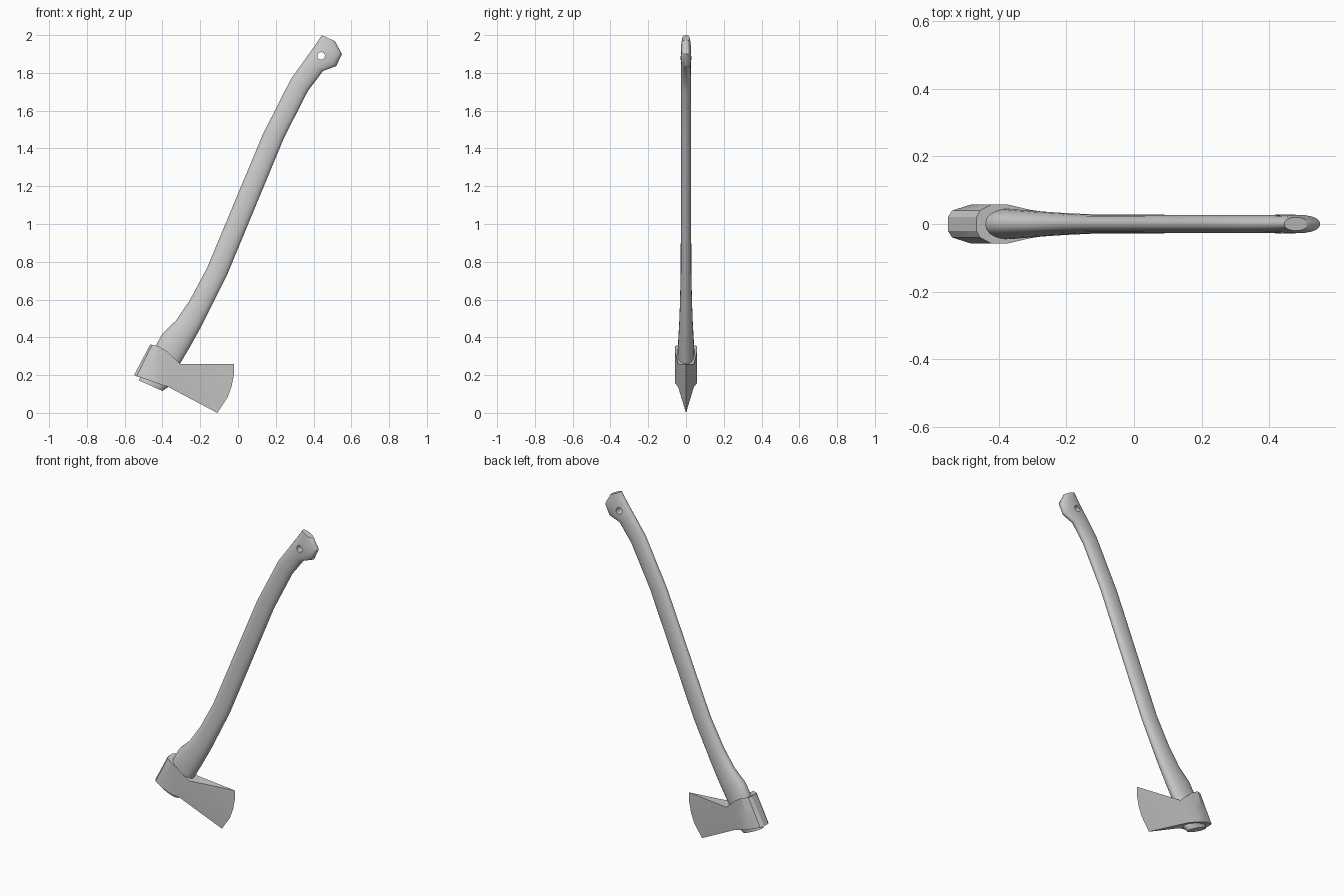
import bpy, bmesh, math
from mathutils import Vector

if "Cube" in bpy.data.objects:
    bpy.data.objects.remove(bpy.data.objects["Cube"])


def make_object(name, rings, angle):
    """Bridge closed rings of points and cap both ends."""
    bm = bmesh.new()
    loops = [[bm.verts.new(p) for p in ring] for ring in rings]
    n = len(loops[0])
    for a, b in zip(loops, loops[1:]):
        for i in range(n):
            j = (i + 1) % n
            bm.faces.new((a[i], a[j], b[j], b[i]))
    bm.faces.new(loops[0])
    bm.faces.new(loops[-1])
    bmesh.ops.remove_doubles(bm, verts=bm.verts, dist=1e-5)
    bmesh.ops.recalc_face_normals(bm, faces=bm.faces)
    mesh = bpy.data.meshes.new(name)
    bm.to_mesh(mesh)
    bm.free()
    obj = bpy.data.objects.new(name, mesh)
    bpy.context.collection.objects.link(obj)
    bpy.ops.object.select_all(action='DESELECT')
    obj.select_set(True)
    bpy.context.view_layer.objects.active = obj
    if angle:
        bpy.ops.object.shade_smooth_by_angle(angle=math.radians(angle))
    return obj


# Handle: back x, z, front x, z, half thickness at each section
sections = [
    (-.525, .172, -.40, .116, .034), (-.50, .225, -.372, .135, .040),
    (-.43, .365, -.307, .26, .045), (-.40, .42, -.248, .36, .041),
    (-.33, .487, -.19, .466, .036), (-.254, .598, -.14, .566, .032),
    (-.164, .767, -.058, .73, .028), (.132, 1.476, .243, 1.455, .027),
    (.28, 1.767, .37, 1.704, .027), (.345, 1.858, .45, 1.81, .027),
    (.39, 1.92, .52, 1.836, .028), (.425, 1.97, .55, 1.90, .027),
    (.444, 2.0, .513, 1.968, .020),
]
rings = []
for x0, z0, x1, z1, w in sections:
    a, b = Vector((x0, 0, z0)), Vector((x1, 0, z1))
    mid, half = (a + b) / 2, (b - a) / 2
    ring = []
    for i in range(20):
        t = math.tau * i / 20
        c, s = math.cos(t), math.sin(t)
        y = math.copysign(abs(s) ** 0.85, s) * w
        ring.append(mid + half * c + Vector((0, y, 0)))
    rings.append(ring)
handle = make_object("handle", rings, 40)

# Lanyard hole through the knob
bpy.ops.mesh.primitive_cylinder_add(vertices=16, radius=.02, depth=.3,
                                    location=(.44, 0, 1.89),
                                    rotation=(math.pi / 2, 0, 0))
cutter = bpy.context.object
bpy.context.view_layer.objects.active = handle
mod = handle.modifiers.new("hole", 'BOOLEAN')
mod.object = cutter
mod.solver = 'EXACT'
bpy.ops.object.modifier_apply(modifier=mod.name)
bpy.data.objects.remove(cutter)

# Axe head: top x, z, bottom x, z, half thickness, from poll to blade
stations = [
    (-.465, .362, -.55, .20, .020), (-.455, .36, -.537, .194, .040),
    (-.42, .353, -.48, .176, .058), (-.375, .325, -.43, .157, .058),
    (-.307, .26, -.37, .138, .042),
]
edge = [(-.022, .26), (-.022, .20), (-.034, .14), (-.055, .082), (-.11, 0)]
rows = len(edge)
columns = []
for x0, z0, x1, z1, w in stations:
    a, b = Vector((x0, 0, z0)), Vector((x1, 0, z1))
    columns.append([(a.lerp(b, i / (rows - 1)), w) for i in range(rows)])
columns.append([(Vector((x, 0, z)), 0) for x, z in edge])
rings = []
for i in range(rows):
    near = [col[i][0] + Vector((0, -col[i][1], 0)) for col in columns]
    far = [col[i][0] + Vector((0, col[i][1], 0)) for col in columns[:-1]]
    rings.append(near + far[::-1])
make_object("axe_head", rings, 20)
